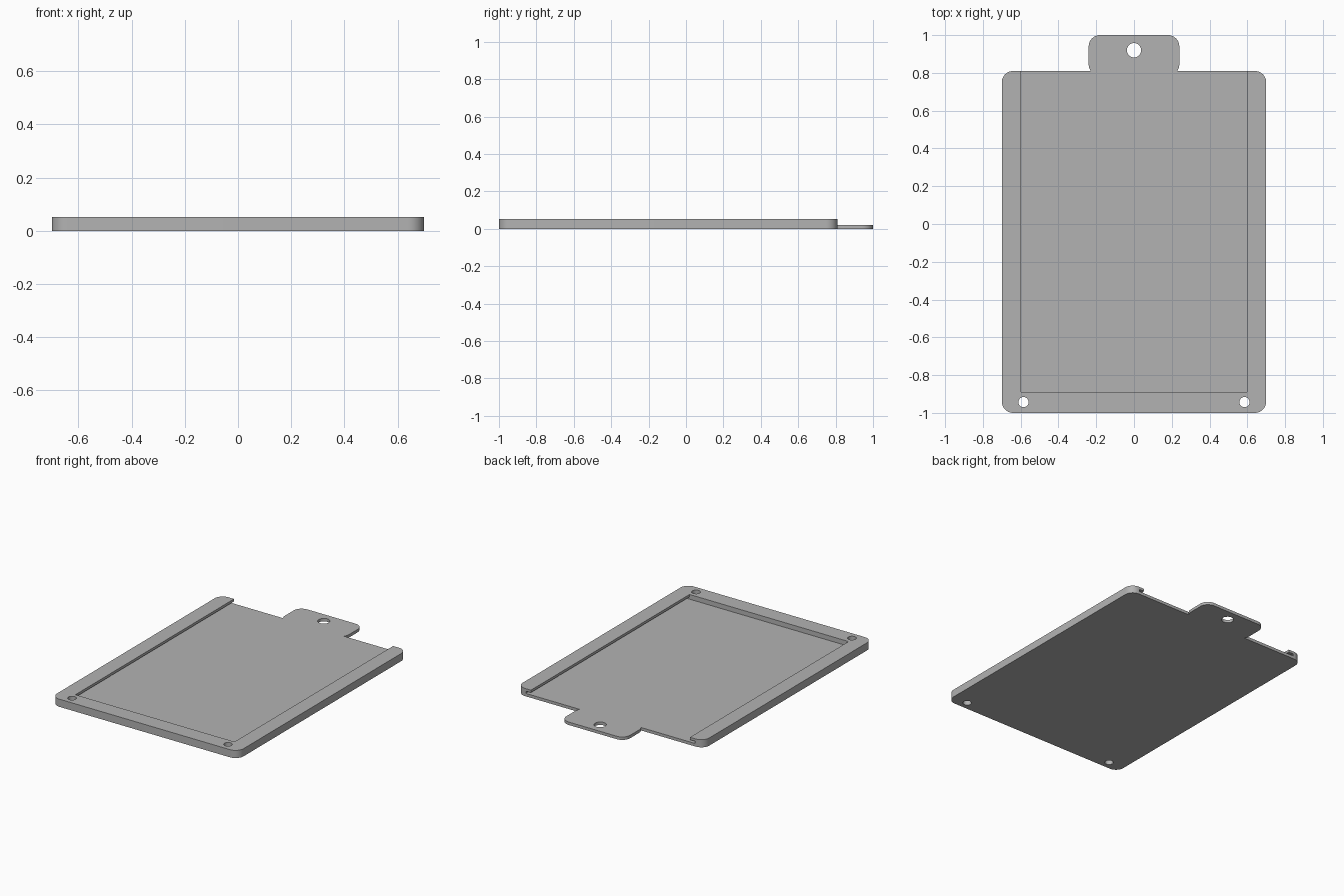
import bpy, bmesh, math

cube = bpy.data.objects.get("Cube")
if cube:
    bpy.data.objects.remove(cube, do_unlink=True)

grey = bpy.data.materials.new("plain_grey")
grey.use_nodes = True
colour = (0.45, 0.45, 0.45, 1)
grey.diffuse_color = colour
grey.node_tree.nodes["Principled BSDF"].inputs["Base Color"].default_value = colour


def prism(name, outline, low, high, along_y=False):
    """Extrude a closed outline along z, or an (x, z) outline along y."""
    bm = bmesh.new()
    place = (lambda a, b, t: (a, t, b)) if along_y else (lambda a, b, t: (a, b, t))
    face = bm.faces.new([bm.verts.new(place(a, b, low)) for a, b in outline])
    extruded = bmesh.ops.extrude_face_region(bm, geom=[face])["geom"]
    shift = (0, high - low, 0) if along_y else (0, 0, high - low)
    bmesh.ops.translate(bm, vec=shift, verts=[v for v in extruded if isinstance(v, bmesh.types.BMVert)])
    bmesh.ops.recalc_face_normals(bm, faces=bm.faces)
    mesh = bpy.data.meshes.new(name)
    bm.to_mesh(mesh)
    bm.free()
    mesh.materials.append(grey)
    obj = bpy.data.objects.new(name, mesh)
    bpy.context.collection.objects.link(obj)
    return obj


def arc(x, y, r, start, sweep, steps):
    return [(x + r * math.cos(start + sweep * i / steps),
             y + r * math.sin(start + sweep * i / steps)) for i in range(steps + 1)]


def rounded(x, y0, y1, r):
    points = []
    for i, (cx, cy) in enumerate([(x - r, y1 - r), (r - x, y1 - r), (r - x, y0 + r), (x - r, y0 + r)]):
        points += arc(cx, cy, r, i * math.pi / 2, math.pi / 2, 10)
    return points


def combine(target, tool, operation):
    mod = target.modifiers.new(operation.lower(), "BOOLEAN")
    mod.operation, mod.solver, mod.object = operation, "EXACT", tool
    bpy.context.view_layer.objects.active = target
    bpy.ops.object.modifier_apply(modifier=mod.name)
    bpy.data.objects.remove(tool, do_unlink=True)


FLOOR, LIP, TOP = 0.02, 0.035, 0.052

# Tray body with an open-ended pocket, undercut below the side rails
tray = prism("tray", rounded(0.70, -1.0, 0.81, 0.06), 0, TOP)
half = [(0.635, FLOOR), (0.635, LIP), (0.597, LIP), (0.597, 0.1)]
pocket = half + [(-x, z) for x, z in reversed(half)]
combine(tray, prism("pocket_cutter", pocket, -0.89, 1.2, True), "DIFFERENCE")

# Thin hanging tab at the back
combine(tray, prism("tab", rounded(0.24, 0.785, 1.0, 0.06), 0, FLOOR), "UNION")

# Hanging hole and two corner holes
for x, y, r in [(0, 0.92, 0.038), (-0.585, -0.943, 0.027), (0.585, -0.943, 0.027)]:
    circle = arc(x, y, r, 0, math.tau, 32)[:-1]
    combine(tray, prism("hole_cutter", circle, -0.1, 0.2), "DIFFERENCE")

bpy.ops.object.select_all(action="DESELECT")
tray.select_set(True)
bpy.context.view_layer.objects.active = tray
bpy.ops.object.shade_smooth_by_angle(angle=math.radians(30))
